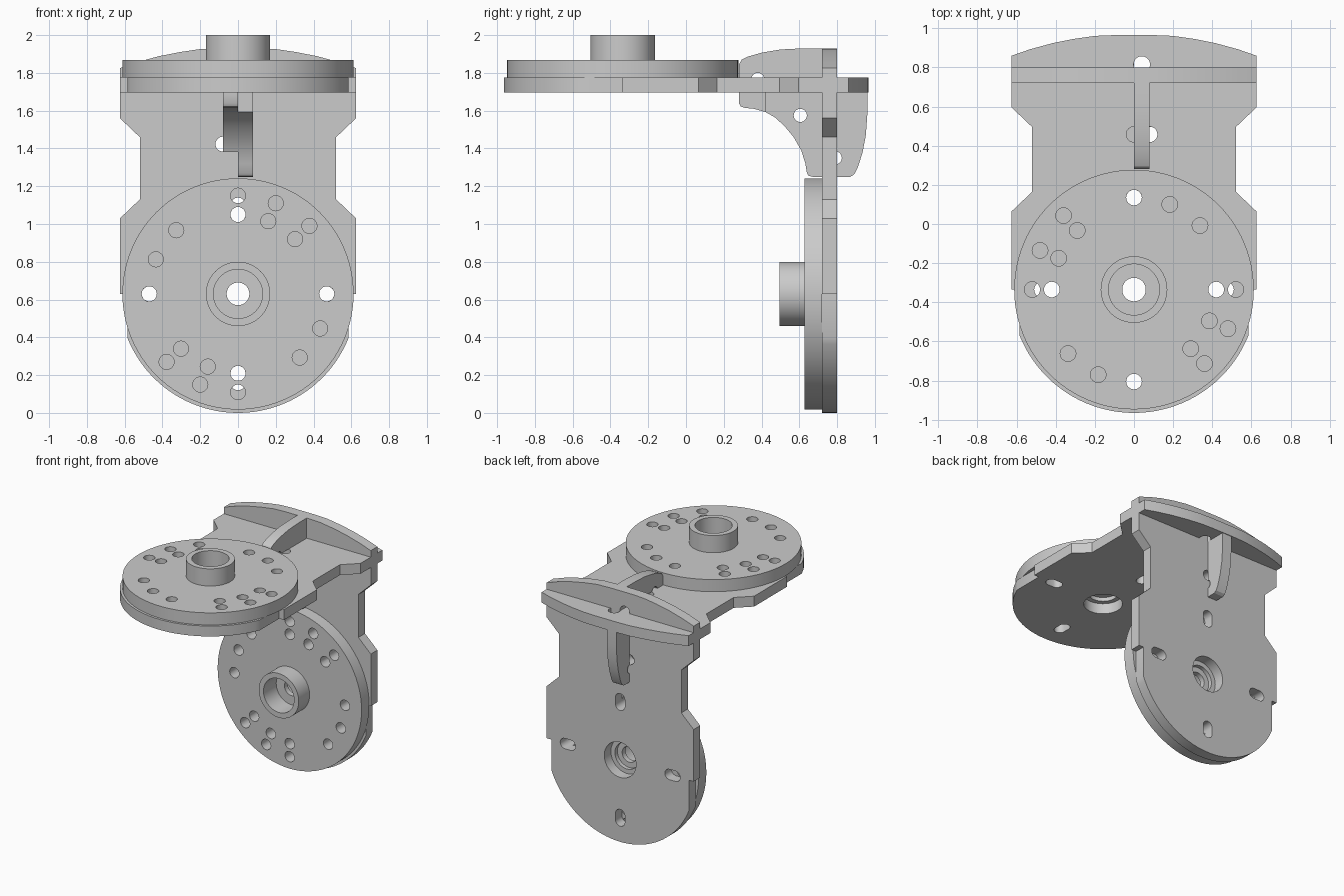
import bpy, bmesh
from math import sin, cos, pi, radians
from mathutils import Matrix

if "Cube" in bpy.data.objects:
    bpy.data.objects.remove(bpy.data.objects["Cube"])

# Local frames: (across, along plate, out of plate) -> world
FRONT = Matrix(((1, 0, 0, 0), (0, 0, -1, .72), (0, 1, 0, .63), (0, 0, 0, 1)))
TOP = Matrix(((1, 0, 0, 0), (0, 1, 0, -.335), (0, 0, 1, 1.775), (0, 0, 0, 1)))
SIDE = Matrix(((0, 0, 1, 0), (1, 0, 0, 0), (0, 1, 0, 0), (0, 0, 0, 1)))


def circle(x, y, r, n=24):
    return [(x + r * cos(2 * pi * i / n), y + r * sin(2 * pi * i / n)) for i in range(n)]


def slot(angle, near=.42, far=.47, r=.04):
    pts = []
    for c, start in ((far, -90), (near, 90)):
        for i in range(11):
            t = radians(start + 18 * i)
            pts.append((c + r * cos(t), r * sin(t)))
    c, s = cos(angle), sin(angle)
    return [(x * c - y * s, x * s + y * c) for x, y in pts]


def prisms(name, outlines, lo, hi, frame):
    bm = bmesh.new()
    for pts in outlines:
        a = [bm.verts.new((x, y, lo)) for x, y in pts]
        b = [bm.verts.new((x, y, hi)) for x, y in pts]
        bm.faces.new(a)
        bm.faces.new(b)
        for i in range(len(pts)):
            j = (i + 1) % len(pts)
            bm.faces.new((a[i], a[j], b[j], b[i]))
    return finish(name, bm, frame)


def lathe(name, profile, frame, n=96):
    bm = bmesh.new()
    rings = [[bm.verts.new((r * cos(2 * pi * i / n), r * sin(2 * pi * i / n), w))
              for i in range(n)] for r, w in profile]
    for k, a in enumerate(rings):
        b = rings[(k + 1) % len(rings)]
        for i in range(n):
            j = (i + 1) % n
            bm.faces.new((a[i], a[j], b[j], b[i]))
    return finish(name, bm, frame)


def finish(name, bm, frame):
    bmesh.ops.recalc_face_normals(bm, faces=bm.faces)
    bm.transform(frame)
    me = bpy.data.meshes.new(name)
    bm.to_mesh(me)
    bm.free()
    ob = bpy.data.objects.new(name, me)
    bpy.context.collection.objects.link(ob)
    return ob


def activate(ob):
    bpy.ops.object.select_all(action='DESELECT')
    ob.select_set(True)
    bpy.context.view_layer.objects.active = ob


def drill(ob, outlines, lo, hi, frame):
    cutter = prisms("cutter", outlines, lo, hi, frame)
    cutter.hide_render = True
    mod = ob.modifiers.new("holes", 'BOOLEAN')
    mod.operation, mod.object, mod.solver = 'DIFFERENCE', cutter, 'EXACT'
    activate(ob)
    bpy.ops.object.modifier_apply(modifier=mod.name)
    bpy.data.objects.remove(cutter)


# Plate outline: right half, mirrored; round end below, shallow arc at the far end
right = [(.63 * sin(radians(a)), -.63 * cos(radians(a))) for a in range(2, 68, 3)]
right += [(.585, -.234), (.585, 0), (.625, 0), (.625, .40), (.52, .50), (.52, .83),
          (.625, .93), (.625, 1.195), (.53, 1.228), (.42, 1.258), (.31, 1.28), (.2, 1.296), (.1, 1.3)]
outline = right + [(-x, y) for x, y in reversed(right)]

# Disc and hub section (radius, height), and half of its bolt pattern
hub = [(.06, .03), (.06, .07), (.13, .07), (.13, .225), (.17, .225), (.17, .093),
       (.612, .093), (.612, 0), (.1, 0), (.1, .03)]
bolts = [(0, .52), (0, .42), (.2, .48), (.16, .385), (.378, .36), (.302, .29),
         (-.327, .337), (-.435, .183), (-.47, 0)]
bolts += [(-x, -y) for x, y in bolts]

# Two crossing plates, each carrying a disc
for label, frame, rib_x, turned in (("upright", FRONT, -.04, False), ("level", TOP, .04, True)):
    plate = prisms(label + "_plate", [outline], -.08, 0, frame)
    holes = [slot(k * pi / 2) for k in range(4)] + [circle(0, 0, .135, 48)]
    holes += [circle(rib_x + d, .793, .0395) for d in (-.04, .04)] + [circle(rib_x, 1.15, .042)]
    drill(plate, holes, -.2, .1, frame)
    disc = lathe(label + "_disc", hub, frame)
    spots = [(-y, x) for x, y in bolts] if turned else bolts
    drill(disc, [circle(x, y, .04) for x, y in spots], -.1, .15, frame)

# Ribs in the corners, drawn in (y, z)
curve = [(.36, 1.61), (.42, 1.593), (.47, 1.565), (.52, 1.52), (.57, 1.46), (.61, 1.39)]
ribs = {
    "upper_rib": (0, .08, [(.28, 1.775), (.28, 1.845), (.295, 1.87), (.33, 1.887), (.4, 1.907),
                           (.5, 1.924), (.62, 1.93), (.72, 1.93), (.72, 1.775)], (.38, 1.765, .035)),
    "back_rib": (-.08, 0, [(.8, 1.25), (.87, 1.25), (.89, 1.262), (.91, 1.3), (.935, 1.38),
                           (.952, 1.47), (.96, 1.58), (.96, 1.695), (.8, 1.695)], (.79, 1.35, .035)),
    "inner_rib_left": (-.08, 0, [(.28, 1.695), (.28, 1.64), (.29, 1.622), (.31, 1.615)] + curve +
                       [(.613, 1.38), (.72, 1.38), (.72, 1.695)], (.605, 1.575, .035)),
    "inner_rib_right": (0, .08, [(.42, 1.695)] + curve[1:] +
                        [(.632, 1.32), (.64, 1.27), (.65, 1.255), (.67, 1.25), (.72, 1.25), (.72, 1.695)],
                        (.605, 1.575, .035)),
}
for name, (lo, hi, pts, hole) in ribs.items():
    rib = prisms(name, [pts], lo, hi, SIDE)
    drill(rib, [circle(*hole)], lo - .1, hi + .1, SIDE)

for ob in list(bpy.context.collection.objects):
    activate(ob)
    bpy.ops.object.shade_smooth_by_angle(angle=radians(30))
